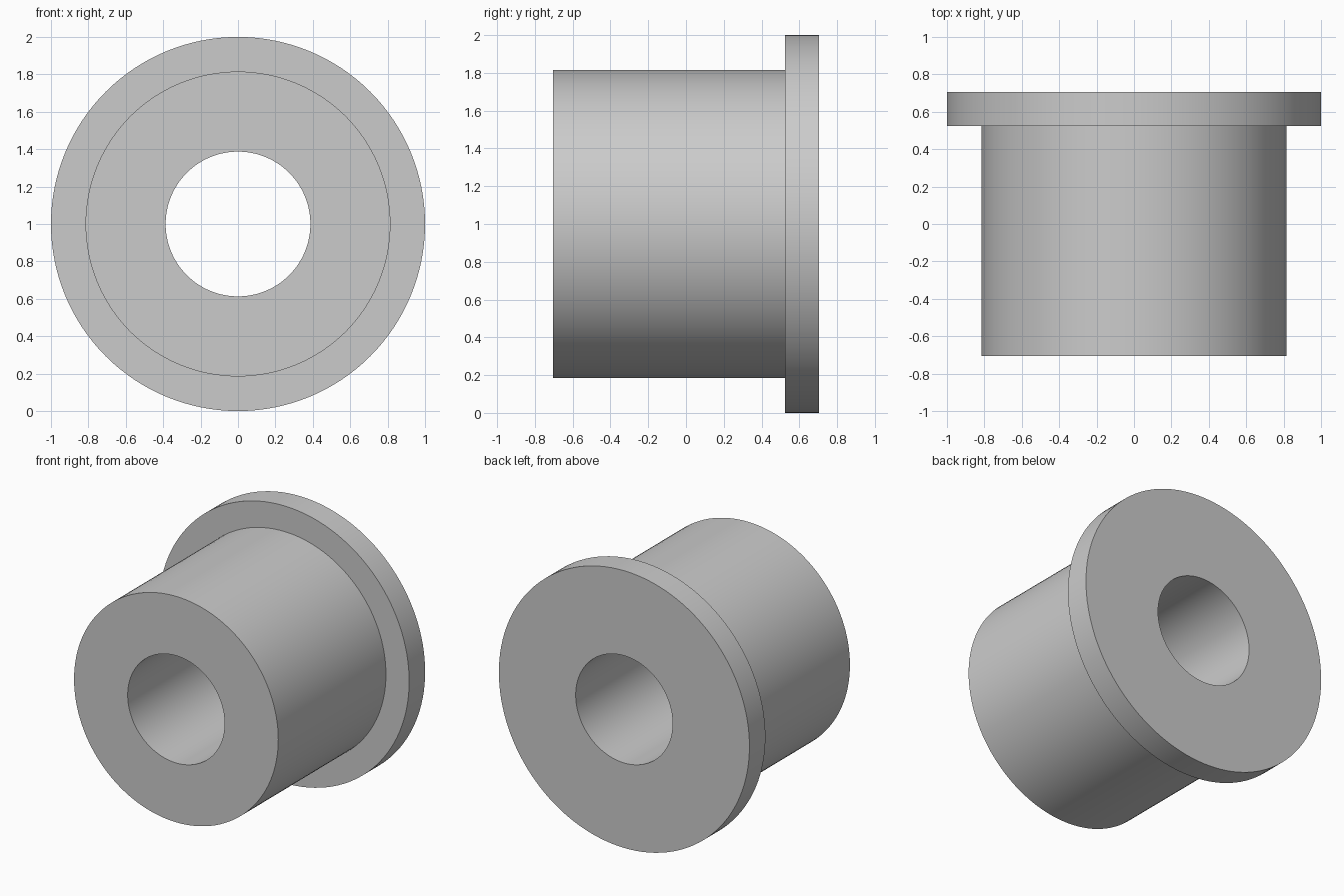
import bpy
import bmesh
import math
from mathutils import Matrix, Vector

cube = bpy.data.objects.get("Cube")
if cube:
    bpy.data.objects.remove(cube, do_unlink=True)

SEGMENTS = 128
BORE, BODY, FLANGE = 0.387, 0.815, 1.0
FRONT, SHOULDER, BACK = -0.705, 0.523, 0.705

# Plain grey material
grey = bpy.data.materials.new("plain grey")
grey.use_nodes = True
colour = (0.6, 0.6, 0.6, 1)
grey.diffuse_color = colour
grey.node_tree.nodes["Principled BSDF"].inputs["Base Color"].default_value = colour

# Closed half section (radius, y), revolved around the bore axis
section = [(BORE, FRONT), (BODY, FRONT), (BODY, SHOULDER),
           (FLANGE, SHOULDER), (FLANGE, BACK), (BORE, BACK)]
bm = bmesh.new()
rings = []
for i in range(SEGMENTS):
    turn = Matrix.Rotation(math.tau * i / SEGMENTS, 3, "Y")
    rings.append([bm.verts.new(turn @ Vector((0, y, r))) for r, y in section])
for i, ring in enumerate(rings):
    following = rings[(i + 1) % SEGMENTS]
    for j in range(len(section)):
        k = (j + 1) % len(section)
        bm.faces.new((ring[j], ring[k], following[k], following[j]))
bmesh.ops.recalc_face_normals(bm, faces=bm.faces)

# Flanged bushing
mesh = bpy.data.meshes.new("flanged_bushing")
bm.to_mesh(mesh)
bm.free()
mesh.materials.append(grey)
bushing = bpy.data.objects.new("flanged_bushing", mesh)
bushing.location.z = FLANGE
bpy.context.collection.objects.link(bushing)

# Smooth round walls with crisp rims
bpy.ops.object.select_all(action="DESELECT")
bushing.select_set(True)
bpy.context.view_layer.objects.active = bushing
bpy.ops.object.shade_smooth_by_angle(angle=math.radians(30))
